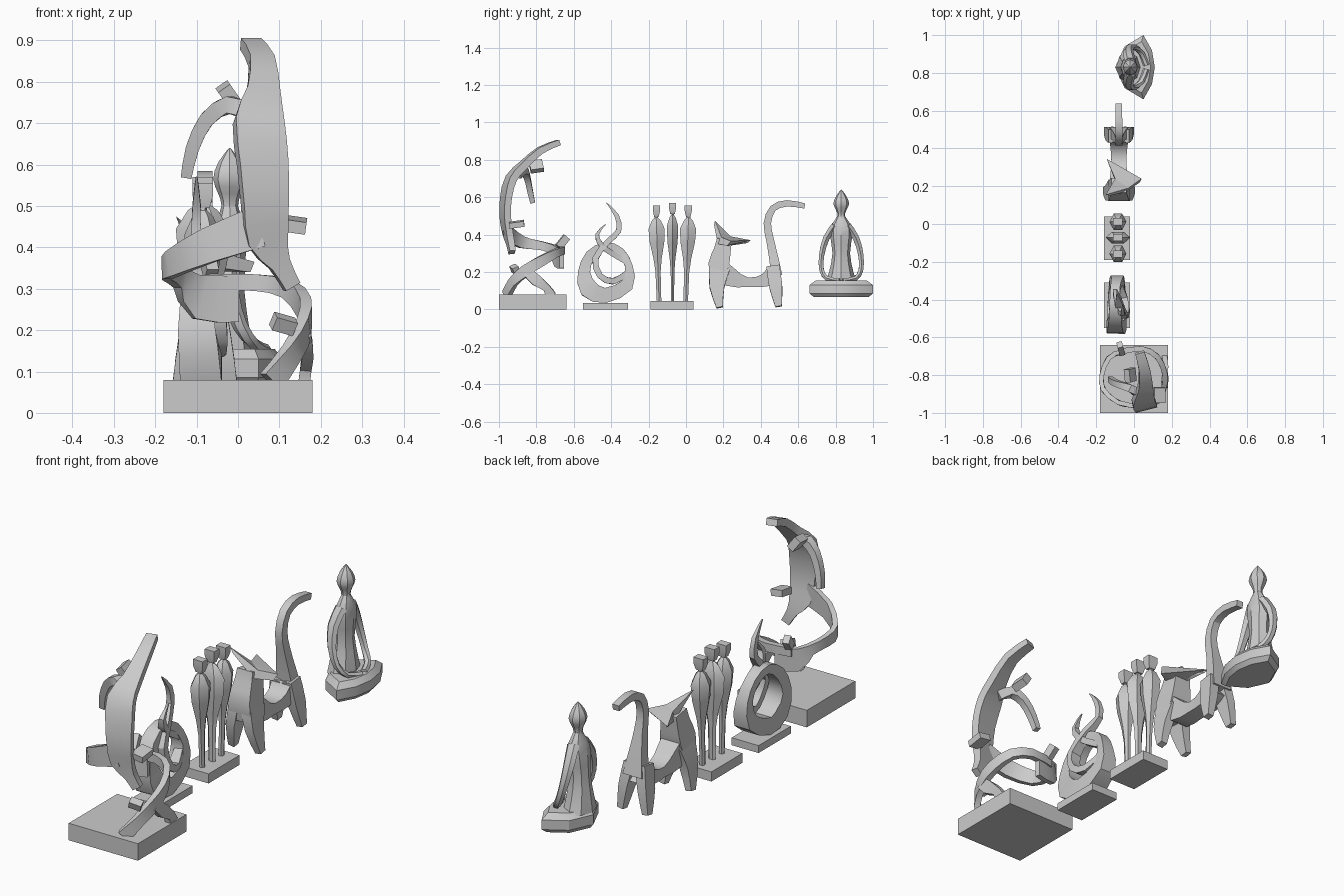
import bpy, bmesh, math
from mathutils import Vector, Euler


def finish(name, bm):
    bmesh.ops.recalc_face_normals(bm, faces=bm.faces)
    me = bpy.data.meshes.new(name)
    bm.to_mesh(me)
    bm.free()
    ob = bpy.data.objects.new(name, me)
    bpy.context.collection.objects.link(ob)
    bpy.ops.object.select_all(action='DESELECT')
    ob.select_set(True)
    bpy.context.view_layer.objects.active = ob
    bpy.ops.object.shade_smooth_by_angle(angle=math.radians(32))
    return ob


def loft(name, rings, closed=False):
    bm = bmesh.new()
    vs = [[bm.verts.new(p) for p in r] for r in rings]
    n = len(vs[0])
    for i in range(len(vs) if closed else len(vs) - 1):
        a, b = vs[i], vs[(i + 1) % len(vs)]
        for j in range(n):
            bm.faces.new((a[j], a[(j + 1) % n], b[(j + 1) % n], b[j]))
    if not closed:
        bm.faces.new(vs[0])
        bm.faces.new(vs[-1])
    return finish(name, bm)


def spline(rows, k, closed):
    # Catmull-Rom interpolation of (x, y, z, half width, half thickness)
    n, out = len(rows), []
    get = lambda i: rows[i % n] if closed else rows[max(0, min(n - 1, i))]
    for i in range(n if closed else n - 1):
        a, b, c, d = (get(i + o) for o in (-1, 0, 1, 2))
        for s in range(k):
            t = s / k
            out.append([0.5 * (2*q + (r-p)*t + (2*p-5*q+4*r-u)*t*t + (3*q-p-3*r+u)*t**3)
                        for p, q, r, u in zip(a, b, c, d)])
    return out if closed else out + [list(rows[-1])]


def strip(name, rows, side, n=4, k=2, closed=False):
    # sweep a rectangle (n=4) or ellipse along a path
    rows = spline(rows, k, closed)
    m = len(rows)
    pts = [Vector(r[:3]) for r in rows]
    if n == 4:
        sec = [(1, 1), (-1, 1), (-1, -1), (1, -1)]
    else:
        sec = [(math.cos(2*math.pi*j/n), math.sin(2*math.pi*j/n)) for j in range(n)]
    rings = []
    for i, r in enumerate(rows):
        if closed:
            t = pts[(i + 1) % m] - pts[i - 1]
        else:
            t = pts[min(i + 1, m - 1)] - pts[max(i - 1, 0)]
        t.normalize()
        w = Vector(side)
        w = (w - t * w.dot(t)).normalized()
        h = t.cross(w)
        rings.append([pts[i] + w*(a*max(r[3], .002)) + h*(b*max(r[4], .002)) for a, b in sec])
    return loft(name, rings, closed)


def box(name, c, size, rot=(0, 0, 0)):
    bm = bmesh.new()
    bmesh.ops.create_cube(bm, size=1)
    e = Euler([math.radians(a) for a in rot])
    for v in bm.verts:
        p = Vector([v.co[i] * size[i] for i in range(3)])
        p.rotate(e)
        v.co = p + Vector(c)
    return finish(name, bm)


def hull(name, pts):
    bm = bmesh.new()
    for p in pts:
        bm.verts.new(p)
    bmesh.ops.convex_hull(bm, input=bm.verts)
    return finish(name, bm)


X, Y, Z = (1, 0, 0), (0, 1, 0), (0, 0, 1)

# --- Spiral ribbon sculpture ---
box("spiral_base", (0, -.82, .04), (.36, .36, .08))
strip("spiral_blade", [(.03, -.68, .892, .025, .015), (.057, -.78, .85, .03, .018),
      (.06, -.87, .77, .04, .02), (.05, -.935, .70, .06, .02), (.06, -.962, .6, .06, .018),
      (.065, -.967, .5, .055, .018), (.07, -.955, .42, .05, .018),
      (.1, -.94, .36, .025, .018), (.13, -.93, .305, .02, .016)], (1, .25, 0))
strip("spiral_wrap", [(.05, -.965, .45, .05, .012), (-.07, -.95, .405, .042, .012),
      (-.16, -.88, .36, .032, .012), (-.17, -.8, .345, .025, .012),
      (-.14, -.72, .325, .025, .012), (-.09, -.685, .28, .055, .012),
      (-.0, -.665, .275, .055, .012)], Z)
strip("spiral_lower_band", [(-.08, -.675, .315, .02, .012), (.04, -.66, .315, .02, .014),
      (.12, -.70, .30, .022, .014), (.16, -.78, .255, .028, .014),
      (.16, -.86, .205, .03, .014), (.13, -.925, .145, .025, .014),
      (.08, -.96, .075, .03, .014)], Z)
strip("spiral_rear_foot", [(.16, -.85, .20, .025, .014), (.167, -.80, .155, .03, .014),
      (.165, -.745, .115, .02, .014), (.16, -.725, .075, .03, .014)], Y)
strip("spiral_upper_arm", [(.03, -.90, .72, .02, .02), (-.02, -.87, .745, .02, .02),
      (-.075, -.85, .71, .016, .018), (-.11, -.835, .64, .015, .016),
      (-.125, -.82, .57, .013, .013)], Y)
for name, c, s, r in (
        ("spiral_head", (-.02, -.80, .765), (.035, .07, .06), (10, -35, 0)),
        ("spiral_side_block", (.135, -.905, .455), (.06, .08, .03), (8, 8, 0)),
        ("spiral_back_block", (-.07, -.66, .36), (.03, .04, .07), (-40, 0, 15)),
        ("spiral_low_block", (.11, -.915, .215), (.055, .035, .035), (25, 15, 20))):
    box(name, c, s, r)

# --- Looped knot sculpture ---
box("knot_base", (-.09, -.43, .0175), (.14, .24, .035))
strip("knot_ring", [(-.09, -.43, .075, .05, .04), (-.09, -.52, .11, .05, .05),
      (-.1, -.545, .2, .045, .032), (-.1, -.51, .29, .035, .028), (-.1, -.43, .34, .03, .02),
      (-.1, -.35, .31, .025, .02), (-.09, -.305, .23, .03, .02),
      (-.09, -.315, .13, .04, .035)], X, closed=True)
strip("knot_tall_curl", [(-.10, -.425, .57, .002, .002), (-.10, -.37, .5, .01, .012),
      (-.10, -.36, .42, .012, .014), (-.08, -.42, .36, .02, .015),
      (-.06, -.485, .27, .025, .016), (-.05, -.46, .18, .025, .016),
      (-.06, -.39, .15, .025, .016), (-.08, -.32, .19, .02, .015)], X)
strip("knot_short_curl", [(-.06, -.43, .455, .002, .002), (-.06, -.475, .40, .012, .01),
      (-.07, -.45, .34, .018, .014), (-.09, -.38, .29, .02, .014),
      (-.09, -.31, .25, .02, .014)], X)

# --- Three standing figures ---
box("figures_base", (-.09, -.075, .0225), (.14, .23, .045))
for i, (y, wx, wy, lift) in enumerate(((-.158, .045, .05, 0), (-.072, .065, .035, .015),
                                       (.012, .045, .05, 0))):
    x, inner = -.085, (-.072 - y) * .2
    prof = [(.04, .28), (.2, .32), (.27, .5), (.36, .9), (.43, 1), (.475, .55),
            (.49, .22), (.51, .2)]
    strip(f"figure_body_{i}", [(x, y + inner*(.45 - z)*2, z + lift*(z > .4), s*wx, s*wy)
          for z, s in prof], X, n=6, k=1)
    hull(f"figure_head_{i}", [(x + a*sx, y + b*sx*.75, z + lift)
         for z, sx in ((.495, .016), (.525, .025), (.555, .025))
         for a in (-1, 1) for b in (-1, 1)])

# --- Four legged animal with raised tail ---
cx = -.08
strip("animal_trunk", [(cx, .17, .23, .05, .05), (cx, .24, .17, .045, .05),
      (cx, .33, .145, .04, .025), (cx, .42, .155, .045, .035),
      (cx, .47, .19, .05, .05)], X)
strip("animal_neck", [(cx, .165, .15, .06, .035), (cx, .175, .24, .055, .055),
      (cx, .195, .32, .045, .045), (cx, .205, .375, .04, .04)], X)
for s, nm in ((-1, "left"), (1, "right")):
    strip(f"animal_front_leg_{nm}", [(cx + s*.03, .18, .22, .025, .055),
          (cx + s*.05, .165, .12, .022, .04), (cx + s*.07, .18, .01, .015, .017)], X)
    strip(f"animal_hind_leg_{nm}", [(cx + s*.03, .465, .23, .025, .035),
          (cx + s*.05, .48, .12, .022, .035), (cx + s*.065, .495, .015, .015, .017)], X)
strip("animal_tail", [(cx, .485, .18, .05, .03), (cx, .47, .27, .035, .025),
      (cx, .45, .37, .022, .021), (cx, .435, .46, .018, .02), (cx, .465, .54, .018, .018),
      (cx, .54, .567, .018, .017), (cx, .635, .553, .017, .014)], X)
mid = [(-.1, .24, .39), (-.03, .19, .385), (-.1, .23, .34), (-.04, .17, .35)]
hull("animal_ear_front", mid + [(-.15, .155, .475), (-.13, .15, .45)])
hull("animal_ear_back", mid + [(-.145, .345, .37), (-.13, .33, .355)])
hull("animal_snout", mid + [(.04, .24, .365), (.03, .22, .34), (-.145, .345, .37)])

# --- Seated figure ---
outline = [(.05, 1.0), (.095, .92), (.11, .83), (.095, .74), (.05, .66),
           (-.05, .72), (-.1, .83), (-.05, .94)]
loft("seated_legs", [[(x*s, .83 + (y - .83)*s, z) for x, y in outline]
     for z, s in ((.065, .85), (.085, 1), (.13, 1), (.155, .8))])
strip("seated_torso", [(-.03, .83, .14, .085, .065), (-.03, .83, .2, .065, .058),
      (-.03, .83, .3, .047, .045), (-.025, .83, .4, .06, .045), (-.02, .83, .455, .05, .035),
      (-.02, .83, .5, .02, .02), (-.02, .83, .53, .028, .028), (-.02, .83, .565, .042, .04),
      (-.02, .83, .605, .028, .028), (-.02, .83, .64, .002, .002)], Y, n=8)
for s, nm in ((-1, "left"), (1, "right")):
    strip(f"seated_arm_{nm}", [(-.02, .83 + s*.035, .45, .03, .02), (-.03, .83 + s*.08, .38, .028, .02),
          (-.02, .83 + s*.105, .29, .022, .016), (.005, .83 + s*.105, .21, .018, .014),
          (.04, .83 + s*.075, .165, .016, .014), (.065, .83 + s*.01, .155, .016, .012)], X, n=6)
